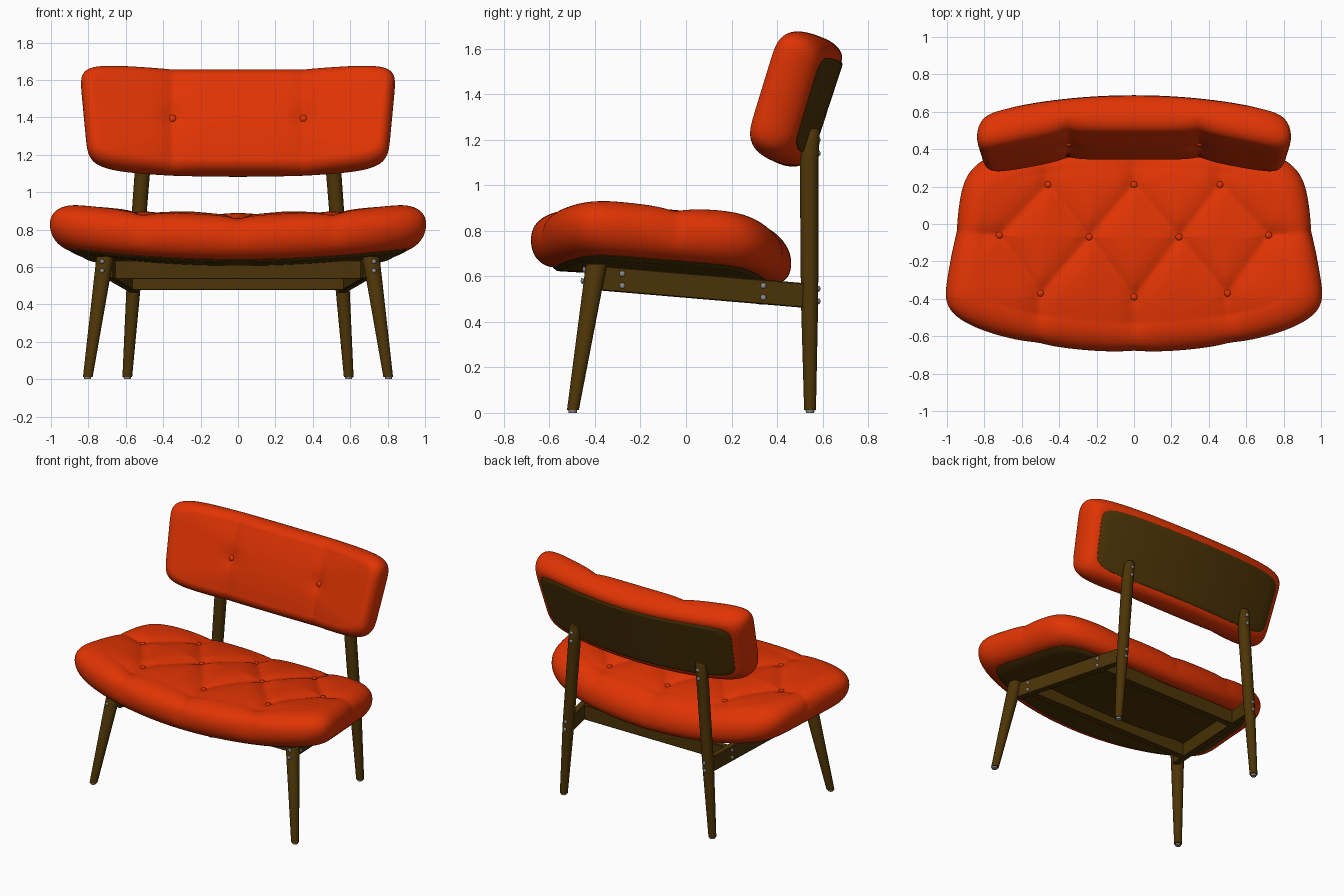
import bpy, bmesh, math
from mathutils import Vector
from mathutils.bvhtree import BVHTree

cube = bpy.data.objects.get("Cube")
if cube:
    bpy.data.objects.remove(cube)


def material(name, color, rough):
    m = bpy.data.materials.new(name)
    m.use_nodes = True
    m.diffuse_color = (*color, 1)
    bsdf = m.node_tree.nodes["Principled BSDF"]
    bsdf.inputs["Base Color"].default_value = (*color, 1)
    bsdf.inputs["Roughness"].default_value = rough
    return m


FABRIC = material("orange red fabric", (0.75, 0.034, 0.001), 0.8)
WOOD = material("dark brown wood", (0.072, 0.034, 0.002), 0.6)
METAL = material("grey metal", (0.25, 0.25, 0.27), 0.4)


def finish(bm, name, mat, smooth=True):
    bmesh.ops.recalc_face_normals(bm, faces=bm.faces)
    tree = BVHTree.FromBMesh(bm)
    mesh = bpy.data.meshes.new(name)
    bm.to_mesh(mesh)
    bm.free()
    ob = bpy.data.objects.new(name, mesh)
    bpy.context.collection.objects.link(ob)
    mesh.materials.append(mat)
    if smooth:
        bpy.ops.object.select_all(action='DESELECT')
        ob.select_set(True)
        bpy.context.view_layer.objects.active = ob
        bpy.ops.object.shade_smooth_by_angle(angle=math.radians(40))
    return tree


def skin(bm, rings):
    """Bridge rings of points and close both ends."""
    rows = [[bm.verts.new(p) for p in ring] for ring in rings]
    for a, b in zip(rows, rows[1:]):
        for i in range(len(a)):
            j = (i + 1) % len(a)
            bm.faces.new((a[i], a[j], b[j], b[i]))
    bm.faces.new(rows[0][::-1])
    bm.faces.new(rows[-1])


def loft(name, shape, power, profile, mat, steps=320):
    """Rounded-square rings; profile holds (inset, scale, height)."""
    rings = []
    for inset, k, h in profile:
        ring = []
        for i in range(steps):
            a = math.tau * i / steps
            c, s = math.cos(a), math.sin(a)
            r = k * (abs(c) ** power + abs(s) ** power) ** (-1 / power)
            ring.append(shape(c * r, s * r, inset, h))
        rings.append(ring)
    bm = bmesh.new()
    skin(bm, rings)
    return finish(bm, name, mat)


def cushion_profile(under, roll, nose, top, crown):
    """Underside, rounded edge and gently domed face."""
    pts = [(under, k / 10, 0) for k in range(1, 10)]
    for i in range(10):
        a = math.pi / 2 * i / 10
        pts.append((under * (1 - math.sin(a)), 1, nose * (1 - math.cos(a))))
    for i in range(15):
        a = math.pi / 2 * i / 14
        pts.append((roll * (1 - math.cos(a)), 1, nose + (top - nose) * math.sin(a) ** 0.9))
    for i in range(1, 64):
        k = 1 - i / 64
        pts.append((roll, k, top + (crown - top) * (1 - k * k)))
    return pts


def board_profile(inset, thick):
    """Thin panel with a chamfered lower rim."""
    upper = [(inset, k / 10, 0.006) for k in range(1, 11)]
    lower = [(inset, k / 10, -thick) for k in range(9, 0, -1)]
    return upper + [(inset, 1, -0.002), (inset, 0.96, -thick)] + lower


# Tufting layout of the seat, given for one side and mirrored
B, M, S, F, C = (0.46, 0.21), (0.24, -0.07), (0.72, -0.06), (0.5, -0.37), (0, -0.39)
A = (0, 0.21)
half_seams = [(A, M), (B, M), (B, S), (S, F), (M, F), (M, C), (A, (0, 0.6)),
              (B, (0.48, 0.6)), (S, (1.1, -0.03)), (F, (0.53, -0.8)), (C, (0, -0.8))]
seams = [[Vector((sx * p[0], p[1])) for p in seg] for seg in half_seams for sx in (1, -1)]
seat_buttons = [A, C] + [(sx * p[0], p[1]) for p in (B, M, S, F) for sx in (1, -1)]


def seam_distance(p):
    best = 9
    for a, b in seams:
        d = b - a
        t = max(0, min(1, (p - a).dot(d) / d.length_squared))
        best = min(best, (p - a - d * t).length)
    return best


def seat_shape(u, v, inset, h):
    y = -0.11 + v * (0.575 - inset)
    x = u * (0.955 - 0.12 * y - inset)
    y -= (0.13 if v > 0 else 0.16) * x * x * v
    z = 0.605 - 0.06 * y + 0.083 * x * x + h - 0.5 * max(0, y - 0.2) ** 2
    if h > 0.04:
        w = min(1, (h - 0.04) / 0.1)
        p = Vector((x, y))
        groove = w * math.exp(-math.hypot(seam_distance(p), 0.012) / 0.065)
        near = min((p - Vector(b)).length for b in seat_buttons)
        rim = max(0, 1 - inset / 0.16)
        z -= groove * 0.036 * (1 - rim) + w * 0.01 * math.exp(-(near / 0.05) ** 2)
        x *= 1 - 0.02 * groove * rim
        y *= 1 - 0.02 * groove * rim
    return Vector((x, y, z))


UP, OUT = Vector((0, 0.31, 0.95)), Vector((0, -0.95, 0.31))


def back_shape(u, v, inset, h):
    t = v * (0.293 - inset)
    x = u * (0.825 + 0.09 * t - inset)
    t += 0.008 * (x / 0.8) ** 2
    # The rear bends in an arc, the front in three flat panels
    blend = max(0, min(1, h / 0.2))
    arc = 0.10 * (x / 0.8) ** 2
    n = h + arc + blend * (0.21 * max(0, abs(x) - 0.35) - arc)
    if h > 0.1:
        w = min(1, (h - 0.1) / 0.08)
        d = abs(abs(x) - 0.35)
        n -= w * 0.016 * math.exp(-math.hypot(d, 0.006) / 0.05)
        n -= w * 0.012 * math.exp(-(math.hypot(d, t) / 0.06) ** 2)
    return Vector((x, 0.615, 1.335)) + UP * t + OUT * n


# Upholstery and its backing boards
seat = loft("seat_cushion", seat_shape, 7, cushion_profile(0.10, 0.16, 0.115, 0.245, 0.28), FABRIC)
loft("seat_board", seat_shape, 7, board_profile(0.10, 0.016), WOOD, 120)
back = loft("back_cushion", back_shape, 8, cushion_profile(0.07, 0.07, 0.11, 0.21, 0.228), FABRIC)
loft("back_board", back_shape, 8, board_profile(0.075, 0.009), WOOD, 120)


def knob(name, pos, axis, r, mat, flat=0.6):
    """Flattened ball facing along an axis."""
    bm = bmesh.new()
    bmesh.ops.create_uvsphere(bm, u_segments=12, v_segments=8, radius=r)
    q = Vector((0, 0, 1)).rotation_difference(Vector(axis))
    for v in bm.verts:
        v.co.z *= flat
        v.co = q @ v.co + Vector(pos)
    finish(bm, name, mat)


for x, y in seat_buttons:
    hit = seat.ray_cast(Vector((x, y, 2)), Vector((0, 0, -1)))[0]
    knob("seat_button", hit, (0, 0, 1), 0.019, FABRIC)
for x in (0.35, -0.35):
    hit = back.ray_cast(Vector((x, -2, 1.395)), Vector((0, 1, 0)))[0]
    knob("back_button", hit, OUT, 0.02, FABRIC)


def tube(name, stations, mat, sides=24):
    """Round bar through (point, radius) stations, with level ends."""
    bm = bmesh.new()
    skin(bm, [[Vector(p) + Vector((math.cos(math.tau * i / sides), math.sin(math.tau * i / sides), 0)) * r
               for i in range(sides)] for p, r in stations])
    finish(bm, name, mat)


def beam(name, a, b, thick, height):
    """Plank between two points, standing on edge."""
    a, b = Vector(a), Vector(b)
    side = (b - a).cross(Vector((0, 0, 1))).normalized() * thick / 2
    up = Vector((0, 0, height / 2))
    bm = bmesh.new()
    skin(bm, [[p + side + up, p - side + up, p - side - up, p + side - up] for p in (a, b)])
    bmesh.ops.bevel(bm, geom=bm.edges[:], offset=0.004, segments=1, affect='EDGES')
    finish(bm, name, WOOD, False)


# Frame, one side at a time
for side, s in (("left", 1), ("right", -1)):
    tube(side + "_front_leg", [((s * 0.803, -0.497, 0.012), 0.026),
                               ((s * 0.712, -0.395, 0.645), 0.046),
                               ((s * 0.711, -0.394, 0.655), 0.040)], WOOD)
    tube(side + "_rear_leg", [((s * 0.592, 0.545, 0.012), 0.026),
                              ((s * 0.558, 0.543, 0.5), 0.038),
                              ((s * 0.512, 0.541, 1.1), 0.041),
                              ((s * 0.503, 0.552, 1.235), 0.036),
                              ((s * 0.502, 0.553, 1.25), 0.028)], WOOD)
    for name, x, y in (("front", 0.805, -0.498), ("rear", 0.592, 0.545)):
        tube(side + "_" + name + "_glide", [((s * x, y, 0), 0.018), ((s * x, y, 0.014), 0.02)], METAL, 16)
    beam(side + "_side_rail", (s * 0.69, -0.39, 0.593), (s * 0.555, 0.53, 0.515), 0.045, 0.108)
    # Bolts through legs and rails
    for z in (0.58, 0.63):
        knob("front_leg_bolt", (s * 0.727, -0.452 + (z - 0.6) * 0.15, z), (0, -1, 0), 0.013, METAL)
    for z in (0.49, 0.545, 1.14, 1.2):
        knob("rear_leg_bolt", (s * (0.595 - 0.077 * z), 0.583, z), (0, 1, 0), 0.013, METAL)
    for x, y, z in ((0.697, -0.28, 0.585), (0.606, 0.34, 0.533)):
        for dz in (-0.026, 0.026):
            knob("rail_bolt", (s * x, y, z + dz), (s, 0, 0), 0.013, METAL)

# Cross rails
beam("front_cross_rail", (-0.67, -0.28, 0.585), (0.67, -0.28, 0.585), 0.045, 0.1)
beam("rear_cross_rail", (-0.58, 0.34, 0.528), (0.58, 0.34, 0.528), 0.045, 0.104)
